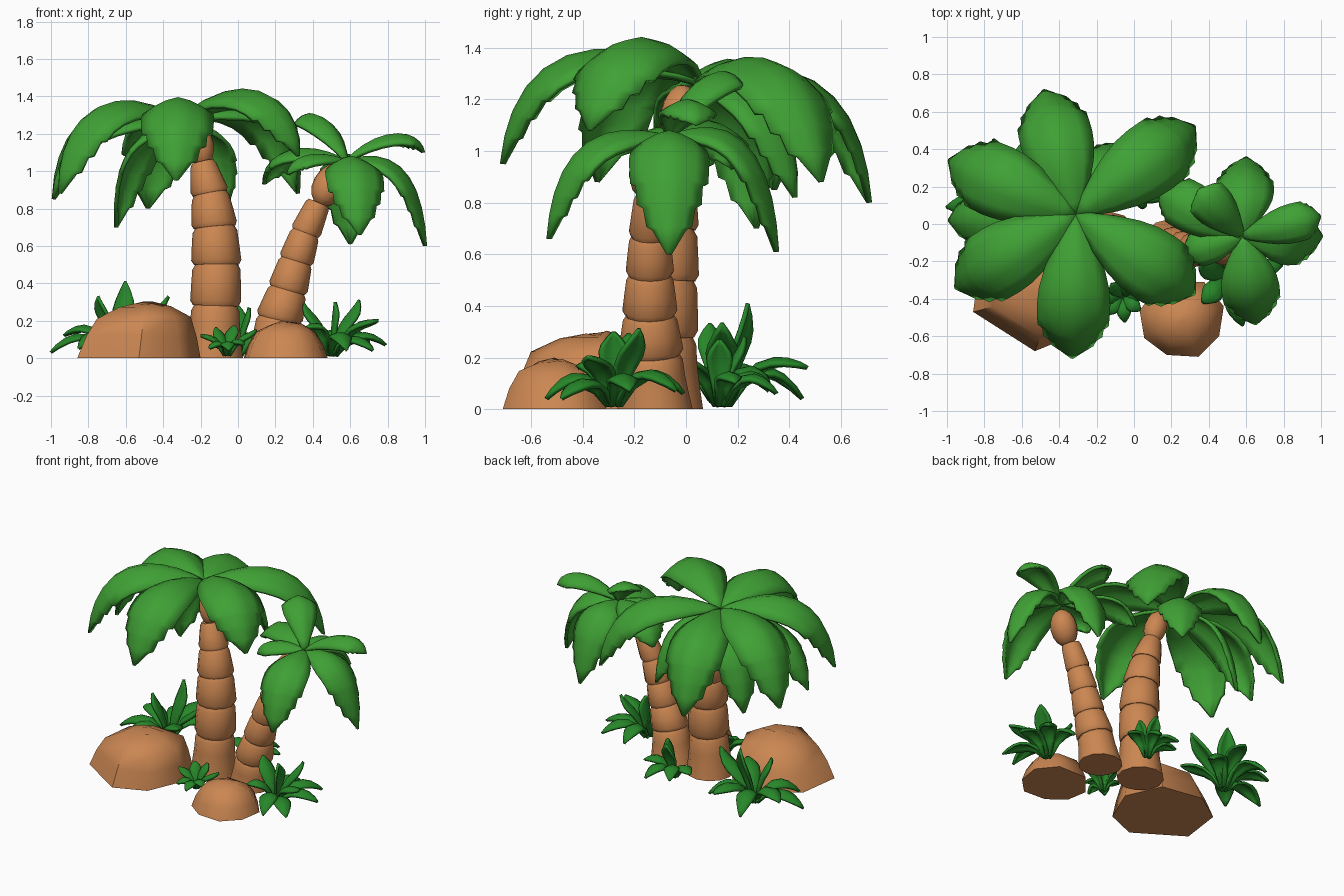
import bpy, bmesh, math, random
from mathutils import Vector as V

if "Cube" in bpy.data.objects:
    bpy.data.objects.remove(bpy.data.objects["Cube"])

random.seed(4)


def material(name, rgb):
    m = bpy.data.materials.new(name)
    m.diffuse_color = (*rgb, 1)
    m.use_nodes = True
    m.node_tree.nodes["Principled BSDF"].inputs["Base Color"].default_value = m.diffuse_color
    return m


LEAF = material("palm green", (0.05, 0.355, 0.035))
GRASS = material("grass green", (0.02, 0.24, 0.022))
BARK = material("bark brown", (0.6, 0.24, 0.082))
ROCK = material("rock brown", (0.6, 0.242, 0.085))


def finish(bm, name, mat, angle=35, thick=0):
    if not thick:
        bmesh.ops.recalc_face_normals(bm, faces=bm.faces)
    me = bpy.data.meshes.new(name)
    bm.to_mesh(me)
    bm.free()
    me.materials.append(mat)
    for p in me.polygons:
        p.use_smooth = True
    me.set_sharp_from_angle(angle=math.radians(angle))
    ob = bpy.data.objects.new(name, me)
    bpy.context.collection.objects.link(ob)
    if thick:
        s = ob.modifiers.new("thickness", "SOLIDIFY")
        s.thickness = thick
        s.offset = 0
    return ob


def bridge(bm, rows, closed):
    for a, b in zip(rows, rows[1:]):
        n = len(a)
        for i in range(n if closed else n - 1):
            j = (i + 1) % n
            bm.faces.new((a[i], a[j], b[j], b[i]))


# width along the leaf: (position, relative width); frond ends in torn notches
FROND = [(0, .1), (.08, .31), (.18, .59), (.3, .83), (.42, .96), (.54, 1), (.65, .99), (.74, .97),
         (.755, .83), (.84, .8), (.855, .64), (.92, .55), (.93, .4), (1, .03)]
BLADE = [(0, .35), (.2, .65), (.4, .92), (.6, 1), (.75, .85), (.9, .45), (1, .04)]


def leaf(bm, start, end, crest, width, shape, fold, c1=.4, c2=.93):
    """Arched leaf along a Bezier path, sides folded down."""
    s, e = V(start), V(end)
    p1, p2 = s.lerp(e, c1), s.lerp(e, c2)
    p1.z = p2.z = crest
    d = e - s
    side = V((-d.y, d.x, 0)).normalized()
    rows = []
    for t, w in shape:
        k = 1 - t
        p = s*k**3 + p1*(3*k*k*t) + p2*(3*k*t*t) + e*t**3
        tan = ((p1 - s)*k*k + (p2 - p1)*2*k*t + (e - p2)*t*t).normalized()
        nor = tan.cross(side)
        rows.append([bm.verts.new(p + side*(u*w*width/2) - nor*(fold*w*width*abs(u)**1.5))
                     for u in (-1, -.66, -.33, 0, .33, .66, 1)])
    bridge(bm, rows, False)


def crown(name, start, fronds):
    for i, (x, y, z, crest, w) in enumerate(fronds):
        bm = bmesh.new()
        leaf(bm, start, (x, y, z), crest, w, FROND, .24)
        finish(bm, f"{name}_frond_{i+1}", LEAF, 40, .022)


def trunk(name, joints):
    """Stack of bulging drums between joints (x, y, z, radius)."""
    pts = [V(j[:3]) for j in joints]
    axes = [V((0, 0, 1))] + [(pts[min(i+1, len(pts)-1)] - pts[i-1]).normalized()
                             for i in range(1, len(pts))]
    bm = bmesh.new()
    for i in range(len(pts) - 1):
        rows = []
        prof = [(0, .93), (.12, 1.04), (.5, 1.02), (.88, .99), (1, .88)] if i else \
               [(0, 1), (.3, .97), (.6, .95), (.9, .97), (1, .88)]
        for t, f in prof:
            ax = axes[i].lerp(axes[i+1], t).normalized()
            u = V((0, 1, 0)).cross(ax).normalized()
            v = ax.cross(u)
            r = (joints[i][3]*(1-t) + joints[i+1][3]*t)*f
            c = pts[i].lerp(pts[i+1], t)
            rows.append([bm.verts.new(c + (u*math.cos(a) + v*math.sin(a))*r)
                         for a in (math.tau*k/12 for k in range(12))])
        bridge(bm, rows, True)
        bm.faces.new(rows[0])
        bm.faces.new(rows[-1])
    finish(bm, name, BARK, 40)


def head(name, centre, axis, r, half):
    bm = bmesh.new()
    bmesh.ops.create_uvsphere(bm, u_segments=12, v_segments=8, radius=1)
    q = V(axis).to_track_quat("Z", "Y")
    for v in bm.verts:
        v.co = q @ V((v.co.x*r, v.co.y*r, v.co.z*half)) + V(centre)
    finish(bm, name, BARK, 50)


def rock(name, cx, cy, outline, levels, lean=0):
    """Boulder: outline shrunk level by level (z, scale), leaning along x."""
    bm = bmesh.new()
    rows = []
    for z, f in levels:
        rows.append([bm.verts.new((cx + lean*z + x*f, cy + y*f,
                                   z*random.uniform(.94, 1.02))) for x, y in outline])
    bridge(bm, rows, True)
    bm.faces.new(rows[0])
    bm.faces.new(rows[-1])
    finish(bm, name, ROCK, 50)


def tuft(name, cx, cy, blades, width):
    """Grass clump: blades given as (dx, dy, tip z, crest z)."""
    bm = bmesh.new()
    for dx, dy, z, crest in blades:
        leaf(bm, (cx + dx*.06, cy + dy*.06, .015), (cx + dx, cy + dy, z), crest,
             width, BLADE, .2, .25, .7)
    finish(bm, name, GRASS, 50, .018)


# tall palm
trunk("tall_trunk", [(-.13, -.09, 0, .156), (-.12, -.09, .28, .131), (-.115, -.085, .5, .13),
                     (-.125, -.075, .7, .12), (-.15, -.06, .88, .1), (-.19, -.045, 1.05, .068)])
head("tall_head", (-.205, -.025, 1.14), (-.2, .15, 1), .075, .12)
crown("tall", (-.31, .05, 1.27), [
    (-.33, -.71, .95, 1.46, .38), (.32, -.37, 1.08, 1.51, .38), (.32, .52, .88, 1.42, .38),
    (-.48, .71, .80, 1.36, .38), (-.985, .34, .85, 1.41, .38), (-.95, -.34, .88, 1.44, .38),
    # lower, hanging fronds
    (-.985, .02, .86, 1.3, .3), (-.65, .27, .70, 1.22, .3), (-.06, .42, .82, 1.26, .28)])

# short leaning palm
trunk("short_trunk", [(.187, -.12, 0, .146), (.22, -.135, .21, .123), (.265, -.14, .365, .104),
                      (.31, -.14, .52, .091), (.36, -.14, .67, .08), (.43, -.135, .83, .066)])
head("short_head", (.49, -.13, .925), (.5, .25, .9), .09, .125)
crown("short", (.58, -.065, 1.05), [
    (.99, .04, 1.10, 1.23, .2), (1.0, -.065, .60, 1.1, .3), (.65, -.53, .66, 1.1, .3),
    (.60, .35, .61, 1.12, .3), (.35, .18, 1.28, 1.32, .22), (.14, .18, .93, 1.15, .26),
    (.27, -.15, .98, 1.1, .19)])

# boulders
rock("large_rock", -.53, -.35,
     [(-.33, -.12), (0, -.33), (.22, -.24), (.33, .02), (.22, .27), (-.08, .32), (-.29, .18)],
     [(0, 1), (.12, .89), (.22, .76), (.275, .42), (.3, .15)], .12)
rock("small_rock", .255, -.5,
     [(-.225, .04), (-.2, -.11), (-.08, -.2), (.09, -.21), (.2, -.1), (.225, .06), (.12, .19),
      (-.1, .19)],
     [(0, 1), (.08, .88), (.145, .7), (.185, .36), (.2, .1)])

# grass clumps
tuft("left_grass", -.65, .14, [
    (-.35, -.05, .03, .16), (-.28, .12, .12, .2), (-.1, .31, .04, .2), (.1, .33, .16, .22),
    (.24, .18, .07, .2), (.28, 0, .33, .22), (-.1, -.05, .33, .25), (.05, .1, .41, .25),
    (-.2, -.22, .05, .18), (.2, -.2, .2, .2)], .12)
tuft("right_grass", .5, -.28, [
    (.29, .06, .07, .16), (.25, -.1, .2, .2), (.15, .1, .31, .22), (.08, -.26, .04, .17),
    (-.13, -.14, .16, .2), (-.15, .06, .29, .22), (.02, .0, .3, .22), (.2, .24, .07, .18),
    (0, .27, .06, .18), (.22, -.2, .04, .14)], .11)
tuft("front_grass", -.06, -.39, [
    (-.14, 0, .12, .12), (.16, .03, .15, .12), (-.09, -.09, .05, .1), (.01, -.13, .04, .1),
    (.09, -.07, .07, .11), (.04, .08, .17, .14), (-.06, .07, .16, .13)], .07)
tuft("back_grass", 0, .13, [
    (.06, .0, .27, .2), (.2, .06, .1, .16), (.08, .22, .06, .16), (-.1, .2, .08, .17),
    (-.18, .08, .1, .15), (0, .1, .28, .2)], .095)
